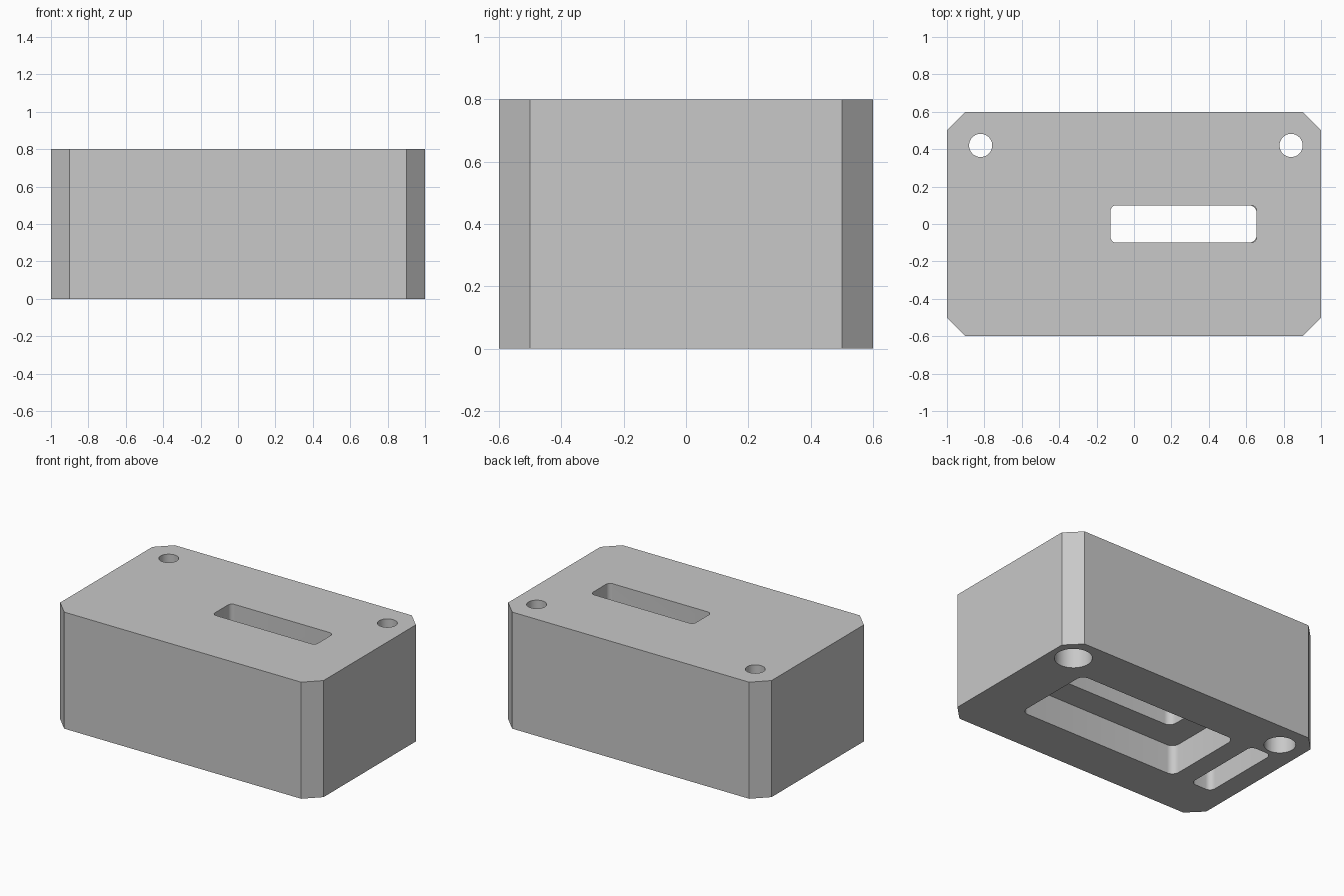
import bpy, bmesh, math

cube = bpy.data.objects.get("Cube")
if cube:
    bpy.data.objects.remove(cube, do_unlink=True)

grey = bpy.data.materials.new("plain grey")
grey.use_nodes = True
colour = (0.58, 0.58, 0.58, 1)
grey.diffuse_color = colour
grey.node_tree.nodes["Principled BSDF"].inputs["Base Color"].default_value = colour


def prism(name, outline, z0, z1):
    """Extrude a counter-clockwise outline from z0 to z1."""
    bm = bmesh.new()
    base = bm.faces.new([bm.verts.new((x, y, z0)) for x, y in outline])
    top = bmesh.ops.extrude_face_region(bm, geom=[base])["geom"]
    verts = [v for v in top if isinstance(v, bmesh.types.BMVert)]
    bmesh.ops.translate(bm, verts=verts, vec=(0, 0, z1 - z0))
    bmesh.ops.recalc_face_normals(bm, faces=bm.faces)
    mesh = bpy.data.meshes.new(name)
    bm.to_mesh(mesh)
    bm.free()
    mesh.materials.append(grey)
    obj = bpy.data.objects.new(name, mesh)
    bpy.context.collection.objects.link(obj)
    return obj


def rounded(x0, x1, y, r, steps=8):
    """Rounded rectangle, symmetric in y."""
    centres = [(x1 - r, y - r), (x0 + r, y - r), (x0 + r, r - y), (x1 - r, r - y)]
    return [(cx + r * math.cos((q + i / steps) * math.pi / 2),
             cy + r * math.sin((q + i / steps) * math.pi / 2))
            for q, (cx, cy) in enumerate(centres) for i in range(steps + 1)]


def circle(cx, cy, r, n=48):
    return [(cx + r * math.cos(math.tau * i / n), cy + r * math.sin(math.tau * i / n))
            for i in range(n)]


# Block with cut vertical corners
block = prism("block", [(-0.9, -0.6), (0.9, -0.6), (1, -0.5), (1, 0.5),
                        (0.9, 0.6), (-0.9, 0.6), (-1, 0.5), (-1, -0.5)], 0, 0.8)

# Underside pockets, stepped slot and counterbored screw holes
cuts = [
    ("main_pocket", rounded(-0.56, 0.66, 0.29, 0.05), -0.1, 0.2),
    ("side_pocket", rounded(-0.86, -0.70, 0.29, 0.04), -0.1, 0.2),
    ("inner_slot", rounded(-0.38, 0.658, 0.102, 0.05), 0.1, 0.5),
    ("top_slot", rounded(-0.125, 0.656, 0.1, 0.03), 0.4, 0.9),
]
for side, x, wide in (("left", 0.84, 0.117), ("right", -0.82, 0.098)):
    cuts.append((side + "_screw_hole", circle(x, 0.42, 0.062), 0.4, 0.9))
    cuts.append((side + "_counterbore", circle(x, 0.42, wide), -0.1, 0.5))

bpy.context.view_layer.objects.active = block
for name, outline, z0, z1 in cuts:
    cutter = prism(name, outline, z0, z1)
    cutter.hide_render = True
    mod = block.modifiers.new(name, 'BOOLEAN')
    mod.operation = 'DIFFERENCE'
    mod.solver = 'EXACT'
    mod.object = cutter
    bpy.ops.object.modifier_apply(modifier=name)
    bpy.data.objects.remove(cutter, do_unlink=True)

# Smooth hole walls, sharp edges elsewhere
bpy.ops.object.select_all(action='DESELECT')
block.select_set(True)
bpy.ops.object.shade_smooth_by_angle(angle=math.radians(30))
